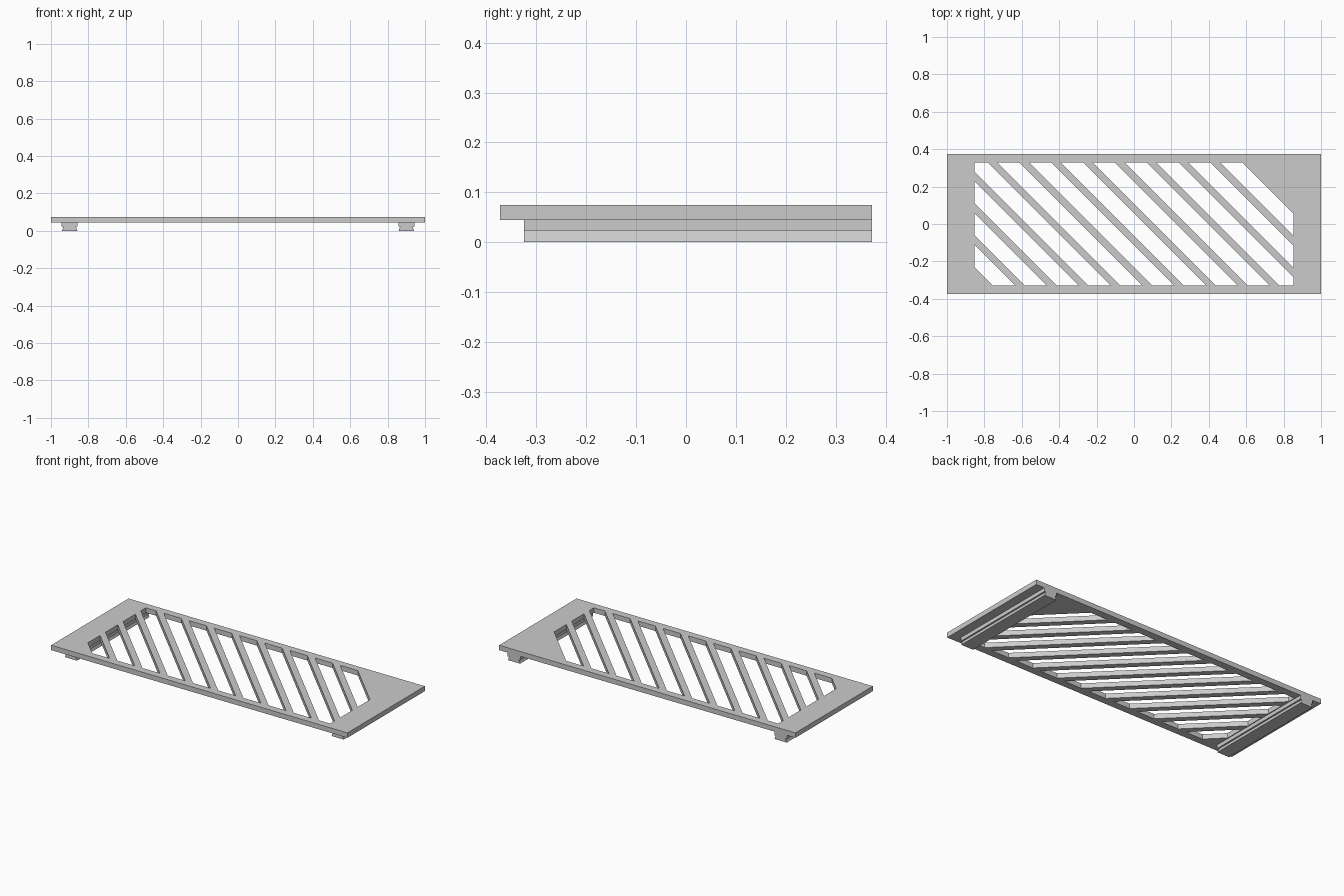
import bpy, bmesh
from mathutils import Vector

if "Cube" in bpy.data.objects:
    bpy.data.objects.remove(bpy.data.objects["Cube"])

grey = bpy.data.materials.new("light grey")
grey.use_nodes = True
colour = (0.6, 0.6, 0.6, 1)
grey.diffuse_color = colour
grey.node_tree.nodes["Principled BSDF"].inputs["Base Color"].default_value = colour

HALF_X, HALF_Y = 1.0, 0.373
OPEN_X, OPEN_Y = 0.852, 0.328
PLATE_BOTTOM, PLATE_TOP = 0.045, 0.075
FIRST, PITCH, SLOT, COUNT = -1.083, 0.1702, 0.118, 12


def finish(bm, name):
    bmesh.ops.recalc_face_normals(bm, faces=bm.faces)
    mesh = bpy.data.meshes.new(name)
    bm.to_mesh(mesh)
    bm.free()
    mesh.materials.append(grey)
    obj = bpy.data.objects.new(name, mesh)
    bpy.context.collection.objects.link(obj)
    return obj


def extrude(bm, offset):
    geom = bmesh.ops.extrude_face_region(bm, geom=bm.faces[:])["geom"]
    verts = [g for g in geom if isinstance(g, bmesh.types.BMVert)]
    bmesh.ops.translate(bm, verts=verts, vec=offset)


def cut(bm, faces, point, normal):
    geom = set(faces)
    for f in faces:
        geom.update(f.edges)
        geom.update(f.verts)
    bmesh.ops.bisect_plane(bm, geom=list(geom), dist=1e-5,
                           plane_co=point, plane_no=normal)


def in_opening(face):
    c = face.calc_center_median()
    return abs(c.x) < OPEN_X and abs(c.y) < OPEN_Y


def in_slot(face):
    c = face.calc_center_median()
    k, rest = divmod(c.x + c.y - FIRST, PITCH)
    return in_opening(face) and 0 <= k < COUNT and rest < SLOT


# Plate: rectangle sliced into a border and diagonal strips, slots removed
bm = bmesh.new()
bm.faces.new([bm.verts.new((x * HALF_X, y * HALF_Y, PLATE_BOTTOM))
              for x, y in ((-1, -1), (1, -1), (1, 1), (-1, 1))])
for side in (-1, 1):
    cut(bm, bm.faces[:], Vector((side * OPEN_X, 0, 0)), Vector((1, 0, 0)))
    cut(bm, bm.faces[:], Vector((0, side * OPEN_Y, 0)), Vector((0, 1, 0)))
for k in range(COUNT):
    for s in (FIRST + k * PITCH, FIRST + k * PITCH + SLOT):
        cut(bm, [f for f in bm.faces if in_opening(f)],
            Vector((s, 0, 0)), Vector((1, 1, 0)))
bmesh.ops.delete(bm, geom=[f for f in bm.faces if in_slot(f)], context="FACES")
extrude(bm, Vector((0, 0, PLATE_TOP - PLATE_BOTTOM)))
finish(bm, "slotted_plate")

# Rails: wide shoulder over a dovetail foot, flush with the back edge
half_profile = [(0.043, PLATE_BOTTOM), (0.043, 0.023), (0.033, 0.023), (0.041, 0)]
profile = half_profile + [(-x, z) for x, z in reversed(half_profile)]
for name, centre in (("left_rail", 0.9), ("right_rail", -0.9)):
    bm = bmesh.new()
    bm.faces.new([bm.verts.new((centre + x, -0.325, z)) for x, z in profile])
    extrude(bm, Vector((0, HALF_Y + 0.325, 0)))
    finish(bm, name)
